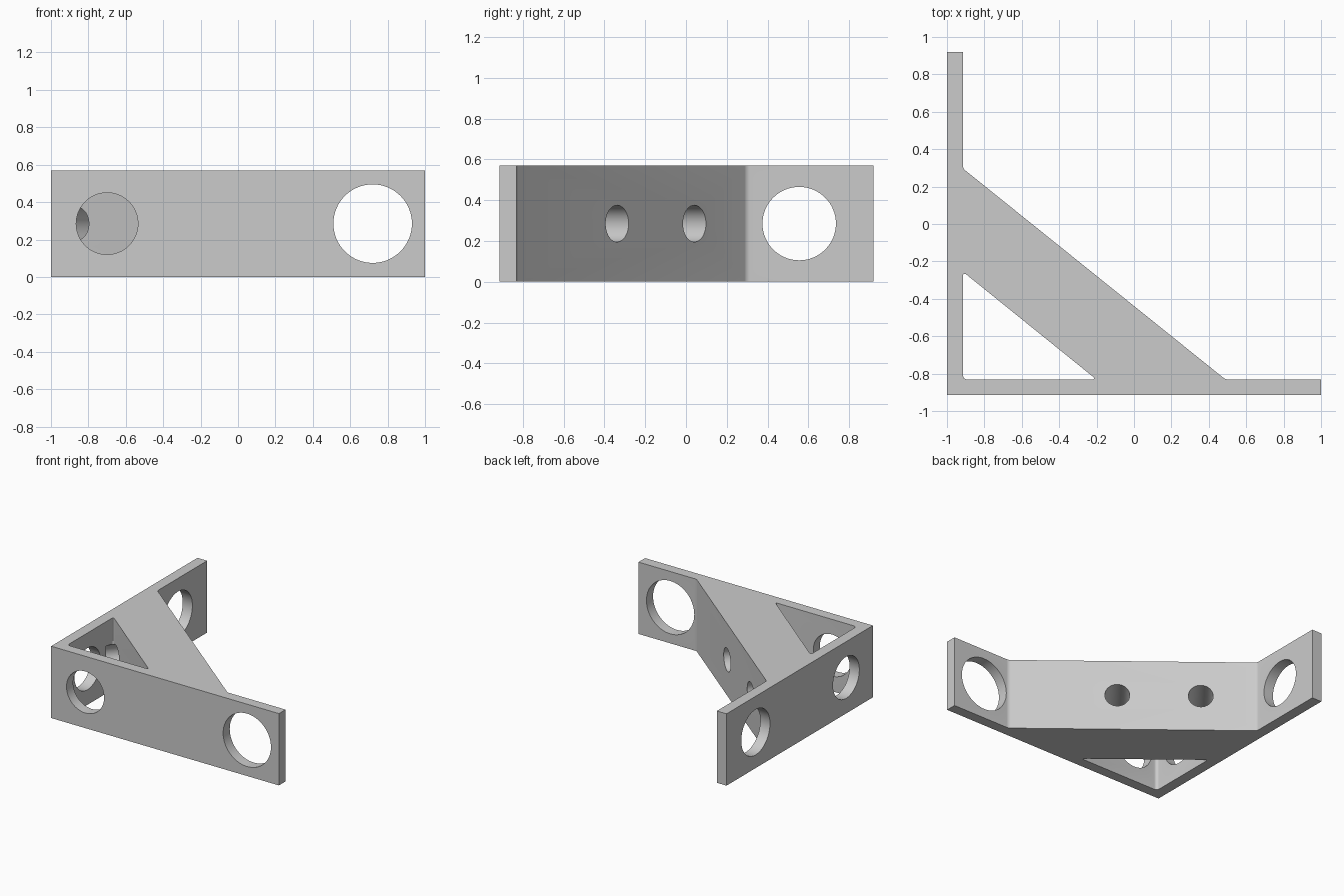
import bpy, bmesh, math
from mathutils import Vector

if "Cube" in bpy.data.objects:
    bpy.data.objects.remove(bpy.data.objects["Cube"])

HEIGHT = 0.57
MID = HEIGHT / 2

grey = bpy.data.materials.new("light grey")
grey.use_nodes = True
grey.diffuse_color = (0.6, 0.6, 0.6, 1)
grey.node_tree.nodes["Principled BSDF"].inputs["Base Color"].default_value = (0.6, 0.6, 0.6, 1)


def prism(name, outline, z0, z1, rounded, radius):
    """Extrude an outline upward and round the listed upright edges."""
    bm = bmesh.new()
    face = bm.faces.new([bm.verts.new((x, y, z0)) for x, y in outline])
    corners = [Vector(outline[i]) for i in rounded]
    top = bmesh.ops.extrude_face_region(bm, geom=[face])["geom"]
    moved = [v for v in top if isinstance(v, bmesh.types.BMVert)]
    bmesh.ops.translate(bm, vec=(0, 0, z1 - z0), verts=moved)
    edges = [e for e in bm.edges
             if (e.verts[0].co - e.verts[1].co).xy.length < 1e-5
             and any((e.verts[0].co.xy - c).length < 1e-5 for c in corners)]
    bmesh.ops.bevel(bm, geom=edges, offset=radius, segments=6, profile=0.5, affect='EDGES')
    bmesh.ops.recalc_face_normals(bm, faces=bm.faces)
    mesh = bpy.data.meshes.new(name)
    bm.to_mesh(mesh)
    bm.free()
    mesh.materials.append(grey)
    obj = bpy.data.objects.new(name, mesh)
    bpy.context.collection.objects.link(obj)
    return obj


def drill(name, start, end, radius):
    """Cylinder cutter between two points."""
    axis = Vector(end) - Vector(start)
    bpy.ops.mesh.primitive_cylinder_add(vertices=64, radius=radius, depth=axis.length,
                                        location=(Vector(start) + Vector(end)) / 2)
    obj = bpy.context.object
    obj.name = name
    obj.rotation_mode = 'QUATERNION'
    obj.rotation_quaternion = axis.to_track_quat('Z', 'Y')
    obj.data.materials.append(grey)
    return obj


# Two thin walls joined by a thick diagonal brace
bracket = prism("corner_bracket",
                [(-1, -0.915), (1, -0.915), (1, -0.832), (0.49, -0.832),
                 (-0.915, 0.297), (-0.915, 0.92), (-1, 0.92)],
                0, HEIGHT, [3, 4], 0.015)

# Triangular pocket behind the brace
cutters = [prism("pocket_cutter", [(-0.915, -0.832), (-0.2, -0.832), (-0.915, -0.255)],
                 -0.1, HEIGHT + 0.1, [0, 1, 2], 0.025)]

# Large and small holes through each wall
for x, r in ((0.72, 0.21), (-0.70, 0.165)):
    cutters.append(drill("front_hole_cutter", (x, -1, MID), (x, -0.75, MID), r))
for y, r in ((0.555, 0.18), (-0.58, 0.165)):
    cutters.append(drill("side_hole_cutter", (-1.1, y, MID), (-0.85, y, MID), r))

# Two screw holes square to the brace face
normal = Vector((1.13, 1.4, 0)).normalized()
for x, y in ((-0.127, -0.34), (-0.598, 0.04)):
    p = Vector((x, y, MID))
    cutters.append(drill("screw_hole_cutter", p + normal * 0.1, p - normal * 0.5, 0.09))

# Cut everything, then drop the cutters
bpy.ops.object.select_all(action='DESELECT')
bpy.context.view_layer.objects.active = bracket
bracket.select_set(True)
for cutter in cutters:
    mod = bracket.modifiers.new("cut", 'BOOLEAN')
    mod.operation = 'DIFFERENCE'
    mod.solver = 'EXACT'
    mod.object = cutter
    bpy.ops.object.modifier_apply(modifier=mod.name)
for cutter in cutters:
    bpy.data.objects.remove(cutter)
bpy.ops.object.shade_smooth_by_angle(angle=math.radians(30))
